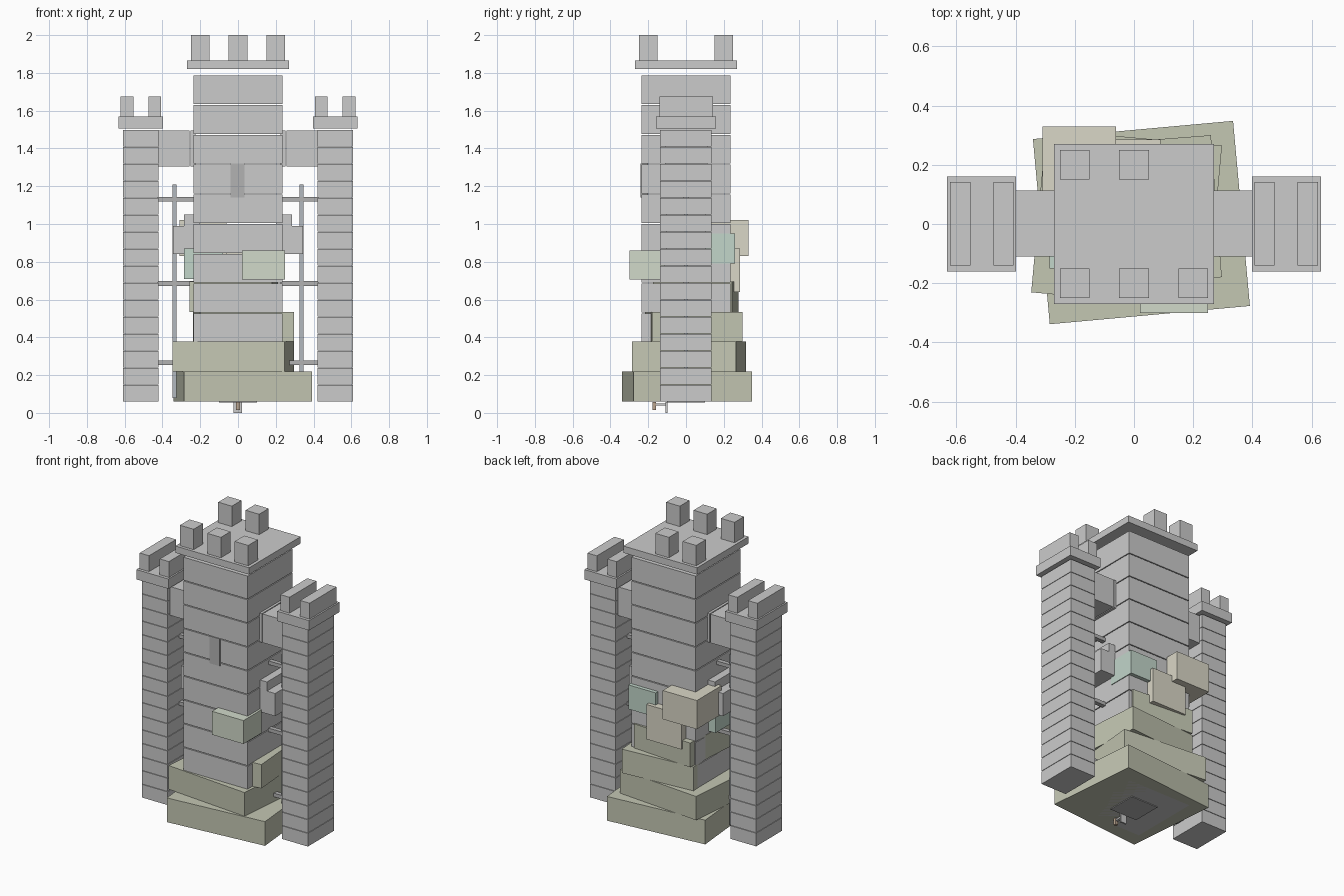
import bpy, math
from mathutils import Matrix, Vector

MATS = {}
COLOURS = {
    "moss": (0.55, 0.57, 0.45, 1), "pale_green": (0.64, 0.70, 0.59, 1),
    "teal": (0.54, 0.67, 0.59, 1), "sand": (0.70, 0.68, 0.57, 1),
    "iron": (0.45, 0.48, 0.52, 1), "dark": (0.45, 0.45, 0.45, 1),
    "wood": (0.50, 0.38, 0.28, 1),
}


def material(name):
    if name not in MATS:
        MATS[name] = bpy.data.materials.new(name)
        MATS[name].diffuse_color = COLOURS[name]
    return MATS[name]


def block(name, x, y, z, colour=None, angle=0):
    """Box from (min, max) ranges, turned about its own vertical axis."""
    size = Vector((x[1] - x[0], y[1] - y[0], z[1] - z[0]))
    centre = Vector((x[0] + x[1], y[0] + y[1], z[0] + z[1])) / 2
    bpy.ops.mesh.primitive_cube_add(size=1)
    ob = bpy.context.object
    ob.name = name
    ob.data.transform(Matrix.Diagonal((*size, 1)))
    ob.location = centre
    ob.rotation_euler.z = math.radians(angle)
    if colour:
        ob.data.materials.append(material(colour))
    return ob


def turned(name, cx, cy, w, d, z, angle, colour="moss"):
    block(name, (cx - w / 2, cx + w / 2), (cy - d / 2, cy + d / 2), z, colour, angle)


def span(s, a, b):
    return tuple(sorted((s * a, s * b)))


# Main tower courses
for i in range(11):
    z = 0.06 + i * 0.1575
    block("tower_course", (-0.235, 0.235), (-0.235, 0.235), (z, z + 0.152))

# Roof slab and battlements (one back corner is missing)
block("roof_slab", (-0.27, 0.27), (-0.27, 0.27), (1.82, 1.865))
for x in (-0.2, 0, 0.2):
    for y in (-0.2, 0.2):
        if x < 0.1 or y < 0:
            block("roof_merlon", (x - 0.05, x + 0.05), (y - 0.05, y + 0.05), (1.865, 2.0))

# Window slot
block("window_slot", (-0.04, 0.035), (-0.241, -0.2), (1.14, 1.32), "dark")

# Side turrets, bridges, scaffold and side shoulders
for s in (-1, 1):
    for i in range(16):
        z = 0.06 + i * 0.09
        block("turret_course", span(s, 0.42, 0.608), (-0.138, 0.135), (z, z + 0.087))
    block("turret_cap", span(s, 0.398, 0.632), (-0.16, 0.16), (1.505, 1.57))
    for a, b in ((0.408, 0.475), (0.553, 0.622)):
        block("turret_merlon", span(s, a, b), (-0.14, 0.142), (1.57, 1.675))
    block("bridge", span(s, 0.257, 0.42), (-0.11, 0.113), (1.305, 1.495))
    block("bridge_joint", span(s, 0.225, 0.251), (-0.11, 0.113), (1.305, 1.495))
    block("scaffold_post", span(s, 0.326, 0.348), (-0.011, 0.011), (0.08, 1.21), "iron")
    for z in (0.265, 0.685, 1.13):
        block("scaffold_rail", span(s, 0.225, 0.425), (-0.015, 0.015), (z - 0.012, z + 0.012), "dark")
    block("shoulder", span(s, 0.2, 0.345), (-0.105, 0.105), (0.84, 0.99))
    block("shoulder_step", span(s, 0.2, 0.285), (-0.105, 0.105), (0.99, 1.05))

# Twisted mossy foundation
turned("foundation_1", 0.025, 0.005, 0.679, 0.628, (0.06, 0.22), 5.2)
turned("foundation_2", -0.025, 0.017, 0.597, 0.552, (0.22, 0.377), -5.2)
turned("foundation_3", 0.029, 0.041, 0.50, 0.481, (0.377, 0.535), 4.4)
turned("foundation_4", -0.022, 0.051, 0.437, 0.42, (0.535, 0.695), -4.4)

# Loose coloured blocks around the tower
block("front_block", (0.02, 0.25), (-0.30, -0.11), (0.705, 0.86), "pale_green")
block("left_block", (-0.285, -0.08), (-0.15, 0.10), (0.71, 0.87), "teal")
block("back_right_block", (0.04, 0.24), (0.07, 0.26), (0.79, 0.95), "teal")
block("back_left_block", (-0.31, -0.06), (0.07, 0.33), (0.83, 1.02), "sand")
block("back_middle_block", (-0.165, 0.09), (0.12, 0.285), (0.64, 0.87), "sand")

# Underside plate with small crank
block("base_plate", (-0.1, 0.1), (-0.1, 0.1), (0.055, 0.065), "dark")
block("crank_web", (-0.023, 0.02), (-0.108, -0.098), (0.0, 0.058))
block("crank_arm", (-0.008, 0.008), (-0.175, -0.1), (0.038, 0.05))
block("crank_handle", (-0.01, 0.01), (-0.178, -0.16), (0.015, 0.058), "wood")
